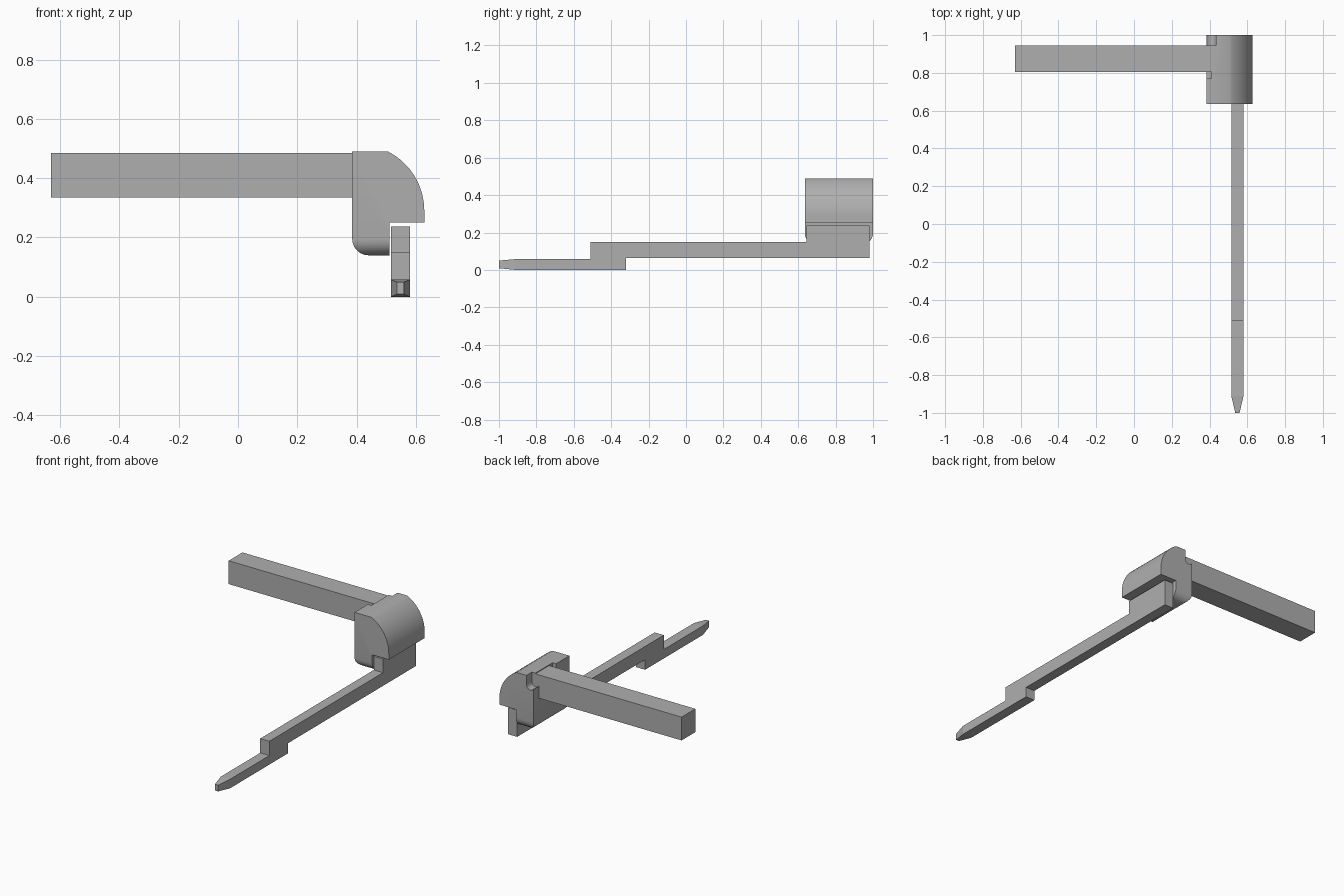
import bpy, bmesh, math
from mathutils import Vector

cube = bpy.data.objects.get("Cube")
if cube:
    bpy.data.objects.remove(cube, do_unlink=True)

grey = bpy.data.materials.new("plain grey")
grey.use_nodes = True
colour = (0.43, 0.43, 0.43, 1)
grey.diffuse_color = colour
grey.node_tree.nodes["Principled BSDF"].inputs["Base Color"].default_value = colour


def finish(name, bm):
    bmesh.ops.recalc_face_normals(bm, faces=bm.faces[:])
    mesh = bpy.data.meshes.new(name)
    bm.to_mesh(mesh)
    bm.free()
    mesh.materials.append(grey)
    ob = bpy.data.objects.new(name, mesh)
    bpy.context.collection.objects.link(ob)
    return ob


def extrude(points, axis, lo, hi):
    """Extrude a profile along x (points are y, z) or along y (points are x, z)."""
    bm = bmesh.new()
    place = (lambda a, b: (lo, a, b)) if axis == "x" else (lambda a, b: (a, lo, b))
    face = bm.faces.new([bm.verts.new(place(a, b)) for a, b in points])
    new = bmesh.ops.extrude_face_region(bm, geom=[face])["geom"]
    shift = Vector((hi - lo, 0, 0)) if axis == "x" else Vector((0, hi - lo, 0))
    bmesh.ops.translate(bm, vec=shift, verts=[v for v in new if isinstance(v, bmesh.types.BMVert)])
    bmesh.ops.recalc_face_normals(bm, faces=bm.faces[:])
    return bm


def arc(cx, cz, r, start, end, steps):
    angles = [math.radians(start + (end - start) * i / steps) for i in range(steps + 1)]
    return [(cx + r * math.cos(a), cz + r * math.sin(a)) for a in angles]


def rect(a0, a1, b0, b1):
    return [(a0, b0), (a1, b0), (a1, b1), (a0, b1)]


# Head: rounded shoulder, overhang, and rounded lower edges
profile = [(0.385, 0.14), (0.51, 0.14), (0.51, 0.25), (0.628, 0.25)]
profile += arc(0.404, 0.29, 0.224, 0, 63, 16) + [(0.385, 0.49)]
bm = extrude(profile, "y", 0.635, 1.0)
lower = [e for e in bm.edges
         if all(v.co.z < 0.141 for v in e.verts)
         and not all(v.co.x > 0.5 for v in e.verts)]
bmesh.ops.bevel(bm, geom=lower, offset=0.055, segments=6, profile=0.5, affect="EDGES")
head = finish("head", bm)

# Notches around the bar socket
notch = arc(0.407, 0.43, 0.028, 180, 360, 10) + [(0.435, 0.52), (0.379, 0.52)]
cutters = [finish("notch_cutter", extrude(notch, "y", 0.945, 1.05)),
           finish("socket_cutter", extrude(rect(0.35, 0.41, 0.41, 0.52), "y", 0.77, 0.9451))]
bpy.context.view_layer.objects.active = head
for cutter in cutters:
    cutter.hide_render = True
    mod = head.modifiers.new("cut", "BOOLEAN")
    mod.operation = "DIFFERENCE"
    mod.solver = "EXACT"
    mod.object = cutter
    bpy.ops.object.modifier_apply(modifier=mod.name)
    bpy.data.objects.remove(cutter, do_unlink=True)

bpy.ops.object.select_all(action="DESELECT")
head.select_set(True)
bpy.ops.object.shade_smooth_by_angle(angle=math.radians(30))

# Side bar
finish("side_bar", extrude(rect(-0.63, 0.42, 0.335, 0.485), "y", 0.805, 0.945))

# Stepped pointer arm with a tapered tip
steps = [(0.98, 0.065), (-0.32, 0.065), (-0.32, 0), (-1, 0), (-1, 0.058), (-0.51, 0.058),
         (-0.51, 0.15), (0.645, 0.15), (0.645, 0.237), (0.98, 0.237)]
bm = extrude(steps, "x", 0.515, 0.58)
bmesh.ops.bisect_plane(bm, geom=bm.verts[:] + bm.edges[:] + bm.faces[:],
                       plane_co=(0, -0.91, 0), plane_no=(0, 1, 0))
for v in bm.verts:
    if v.co.y < -0.99:
        v.co.x = 0.5475 + (v.co.x - 0.5475) * 0.35
        v.co.z = 0.03 + (v.co.z - 0.03) * 0.7
finish("pointer_arm", bm)
